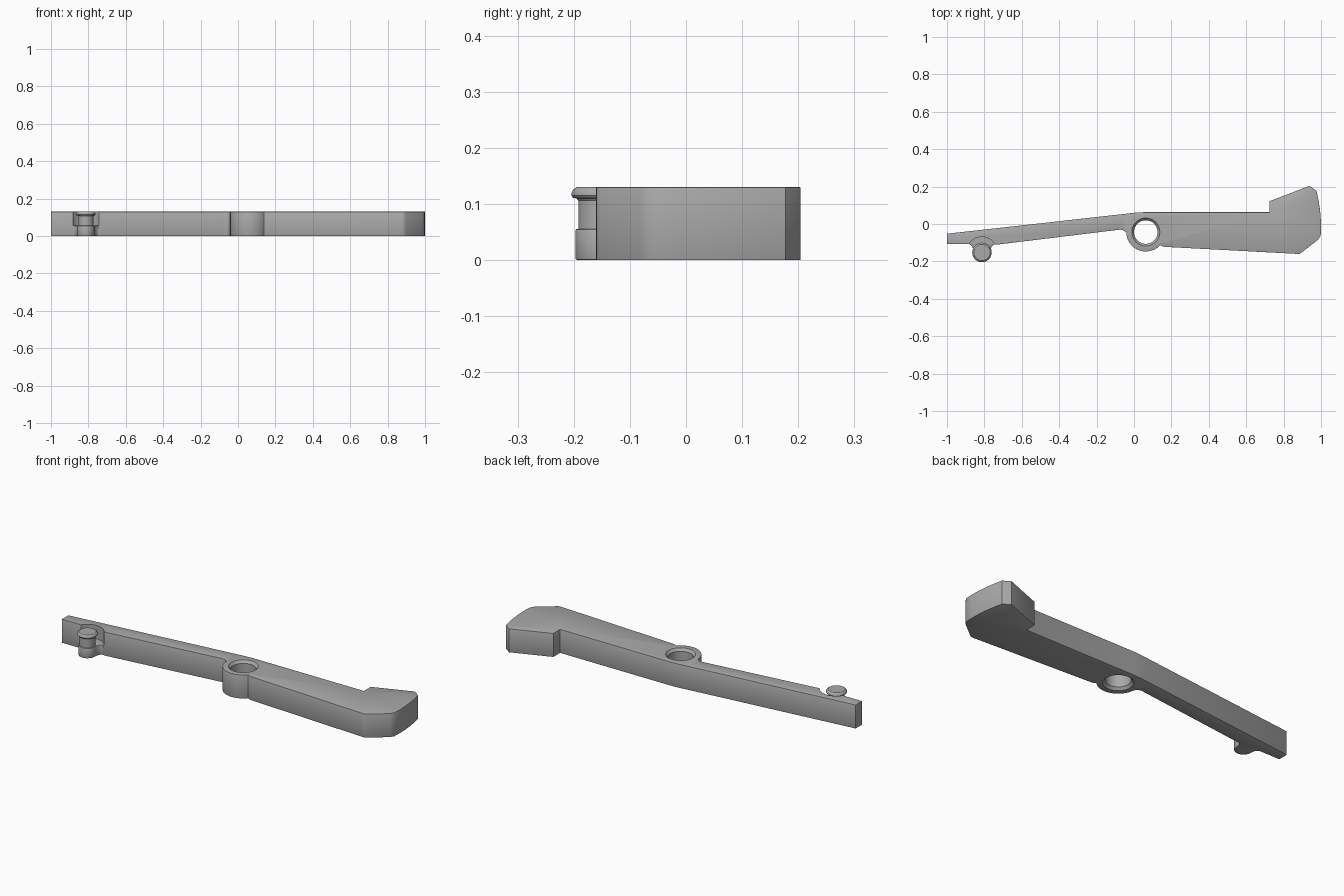
import bpy, bmesh
from math import sin, cos, pi, radians

cube = bpy.data.objects.get("Cube")
if cube:
    bpy.data.objects.remove(cube)

GREY = (0.40, 0.40, 0.40, 1)
grey = bpy.data.materials.new("plain grey")
grey.use_nodes = True
grey.diffuse_color = GREY
grey.node_tree.nodes["Principled BSDF"].inputs["Base Color"].default_value = GREY

HEIGHT = 0.13
PIVOT = (0.063, -0.043)
PEG = (-0.813, -0.152)


def finish(name, bm):
    bmesh.ops.recalc_face_normals(bm, faces=bm.faces)
    mesh = bpy.data.meshes.new(name)
    bm.to_mesh(mesh)
    bm.free()
    mesh.materials.append(grey)
    ob = bpy.data.objects.new(name, mesh)
    bpy.context.collection.objects.link(ob)
    return ob


def prism(name, outline, z0, z1):
    bm = bmesh.new()
    face = bm.faces.new([bm.verts.new((x, y, z0)) for x, y in outline])
    new = bmesh.ops.extrude_face_region(bm, geom=[face])["geom"]
    tops = [v for v in new if isinstance(v, bmesh.types.BMVert)]
    bmesh.ops.translate(bm, verts=tops, vec=(0, 0, z1 - z0))
    return finish(name, bm)


def turned(name, centre, profile, n=48):
    """Closed solid of revolution from (radius, height) pairs."""
    bm = bmesh.new()
    rings = [[bm.verts.new((centre[0] + r * cos(2 * pi * i / n),
                            centre[1] + r * sin(2 * pi * i / n), z))
              for i in range(n)] for r, z in profile]
    for a, b in zip(rings, rings[1:]):
        for i in range(n):
            j = (i + 1) % n
            bm.faces.new((a[i], a[j], b[j], b[i]))
    bm.faces.new(rings[0])
    bm.faces.new(rings[-1])
    return finish(name, bm)


def arc(centre, r, start, end, n):
    angles = [radians(start + (end - start) * i / n) for i in range(n + 1)]
    return [(centre[0] + r * cos(a), centre[1] + r * sin(a)) for a in angles]


def apply_modifier(ob, mod):
    bpy.context.view_layer.objects.active = ob
    bpy.ops.object.modifier_apply(modifier=mod.name)


def bevel(ob, width):
    mod = ob.modifiers.new("edge rounding", 'BEVEL')
    mod.width, mod.segments = width, 2
    mod.limit_method, mod.angle_limit = 'ANGLE', radians(50)
    apply_modifier(ob, mod)


def cut(ob, cutter):
    cutter.hide_render = True
    mod = ob.modifiers.new("cut", 'BOOLEAN')
    mod.operation, mod.solver, mod.object = 'DIFFERENCE', 'EXACT', cutter
    apply_modifier(ob, mod)
    bpy.data.objects.remove(cutter)


def smooth(ob):
    bpy.ops.object.select_all(action='DESELECT')
    ob.select_set(True)
    bpy.context.view_layer.objects.active = ob
    bpy.ops.object.shade_smooth_by_angle(angle=radians(30))


# Lever body: thin arm, round pivot eye and heavy hooked head
outline = [(-1, -0.108), (-0.77, -0.108), (-0.73, -0.11)]
outline += arc((-0.072, -0.062), 0.032, 97, 22, 6)
outline += arc(PIVOT, 0.104, 178, 318, 24)
outline += [(0.16, -0.122), (0.86, -0.159)]
outline += arc((0.877, -0.130), 0.03, 270, 315, 4)
outline += [(0.985, -0.083), (0.998, -0.062)]
outline += arc((0.18, -0.021), 0.82, 0, 14, 6)
outline += [(0.938, 0.204), (0.725, 0.122), (0.725, 0.063),
            (0.05, 0.063), (0.0, 0.06), (-0.05, 0.054), (-1, -0.052)]
lever = prism("lever_body", outline, 0, HEIGHT)
bevel(lever, 0.005)

# Pivot hole with flared rims
cut(lever, turned("pivot_hole_cutter", PIVOT, [
    (0.085, -0.01), (0.075, 0.0), (0.063, 0.014),
    (0.063, HEIGHT - 0.014), (0.075, HEIGHT), (0.085, HEIGHT + 0.01)]))

# Clearance around the peg, above its boss
cut(lever, turned("peg_clearance_cutter", PEG, [(0.083, 0.056), (0.083, 0.2)]))
smooth(lever)

# Boss carrying the peg, flaring into the arm
boss_outline = arc(PEG, 0.045, 180, 360, 20)
boss_outline += [(PEG[0] + dx, y) for dx, y in (
    (0.046, -0.135), (0.052, -0.12), (0.062, -0.110), (0.07, -0.107),
    (0.07, -0.09), (-0.07, -0.09), (-0.07, -0.107), (-0.062, -0.110),
    (-0.052, -0.12), (-0.046, -0.135))]
boss = prism("peg_boss", boss_outline, 0.0005, 0.056)
bevel(boss, 0.003)
smooth(boss)

# Spring peg with a rounded mushroom head
peg = turned("hook_peg", PEG, [
    (0.04, 0.03), (0.04, 0.106), (0.043, 0.110), (0.049, 0.111),
    (0.052, 0.115), (0.052, 0.120), (0.049, 0.126), (0.043, HEIGHT)])
smooth(peg)
